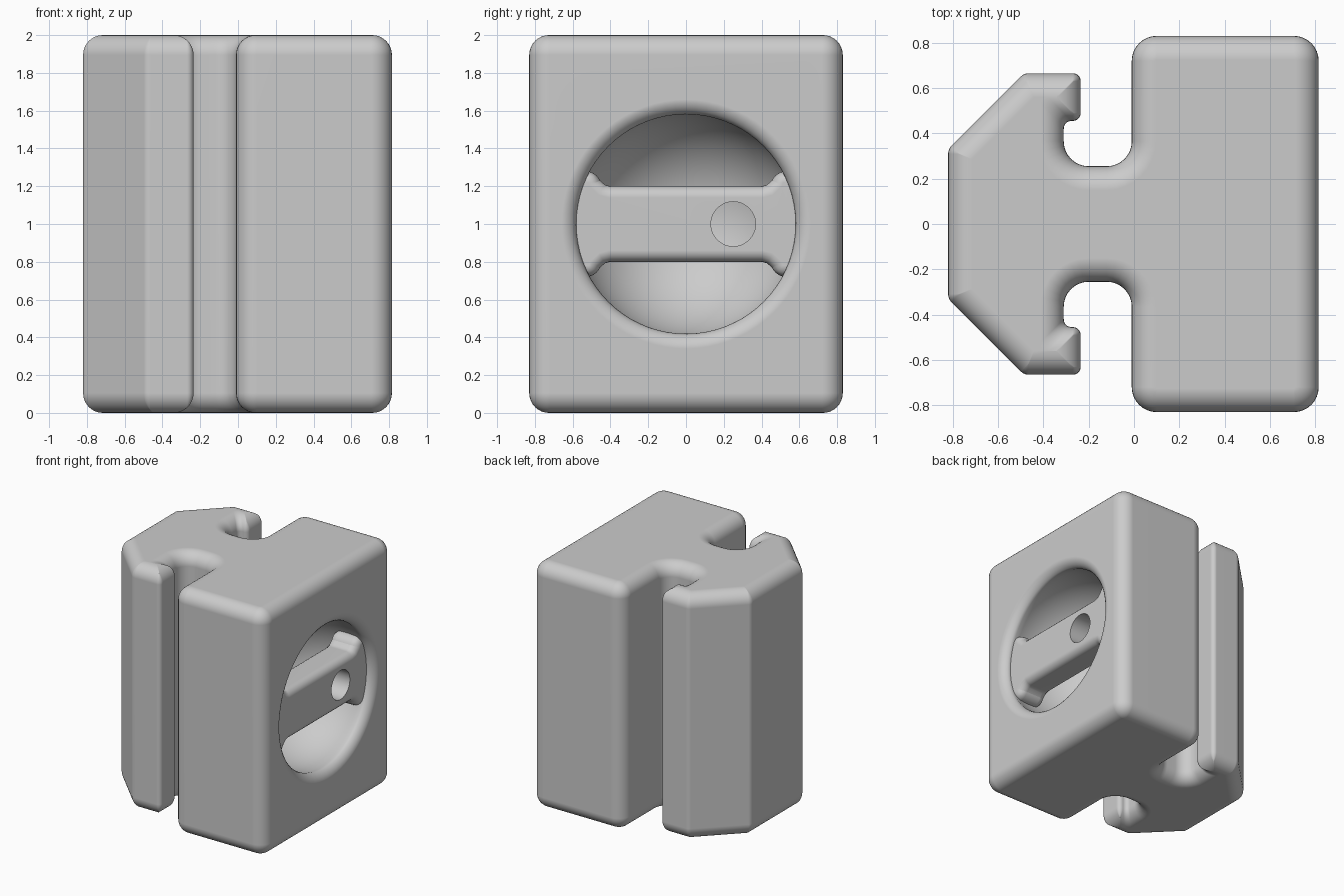
import bpy, bmesh, math
from mathutils import Vector, Matrix

if "Cube" in bpy.data.objects:
    bpy.data.objects.remove(bpy.data.objects["Cube"])

grey = bpy.data.materials.new("plain grey")
grey.diffuse_color = (0.6, 0.6, 0.6, 1)
grey.use_nodes = True
grey.node_tree.nodes["Principled BSDF"].inputs["Base Color"].default_value = grey.diffuse_color
ROUND = 0.105   # rounding of the top and bottom rims
STEPS = 8


def make_object(name, bm):
    bmesh.ops.recalc_face_normals(bm, faces=bm.faces)
    mesh = bpy.data.meshes.new(name)
    bm.to_mesh(mesh)
    bm.free()
    mesh.materials.append(grey)
    ob = bpy.data.objects.new(name, mesh)
    bpy.context.collection.objects.link(ob)
    return ob


def finish(ob, cutter=None):
    """Cut, bake the modifiers, then smooth with sharp edges kept."""
    if cutter:
        mod = ob.modifiers.new("cut", 'BOOLEAN')
        mod.operation, mod.solver, mod.object = 'DIFFERENCE', 'EXACT', cutter
    bpy.context.view_layer.update()
    dg = bpy.context.evaluated_depsgraph_get()
    mesh = bpy.data.meshes.new_from_object(ob.evaluated_get(dg))
    ob.modifiers.clear()
    ob.data = mesh
    if cutter:
        bpy.data.objects.remove(cutter)
    bpy.ops.object.select_all(action='DESELECT')
    ob.select_set(True)
    bpy.context.view_layer.objects.active = ob
    bpy.ops.object.shade_smooth_by_angle(angle=math.radians(35))
    wn = ob.modifiers.new("flat faces", 'WEIGHTED_NORMAL')
    wn.keep_sharp = True


# Plan outline, one half: x, y, corner radius
half = [(.815, .83, .11), (-.01, .83, .11), (-.01, .255, .11), (-.31, .255, .11),
        (-.31, .455, .035), (-.235, .455, .035), (-.235, .665, .035),
        (-.485, .665, .05), (-.82, .33, .05)]
outline = half + [(x, -y, r) for x, y, r in reversed(half)]


def inset_outline(d):
    """Rounded outline moved inward by d, always with the same point count."""
    n, pts = len(outline), []
    for i in range(n):
        p0, p, p1 = (Vector(outline[(i + k) % n][:2]) for k in (-1, 0, 1))
        a, b = (p - p0).normalized(), (p1 - p).normalized()
        turn = math.atan2(a.x * b.y - a.y * b.x, a.dot(b))
        na, nb = Vector((-a.y, a.x)), Vector((-b.y, b.x))
        corner = p + (na + nb) * (d / (1 + na.dot(nb)))
        r = outline[i][2]
        if turn > 0:
            r = max(r - d, .004)
        elif r > .1:
            r += d
        side = 1 if turn > 0 else -1
        start = corner - a * (r * math.tan(abs(turn) / 2))
        centre = start + na * (r * side)
        for k in range(STEPS + 1):
            pts.append(centre + Matrix.Rotation(turn * k / STEPS, 2) @ (start - centre))
    return pts


# Main block with the hooked rail: stacked outlines with rounded rims
bm = bmesh.new()
layers = []
for k in range(STEPS + 1):
    t = math.pi / 2 * k / STEPS
    layers.append((ROUND * (1 - math.cos(math.pi / 2 - t)), ROUND * (1 - math.cos(t))))
layers = [(d, z) for d, z in layers] + [(d, 2 - z) for d, z in reversed(layers)]
rings = [[bm.verts.new((p.x, p.y, z)) for p in inset_outline(d)] for d, z in layers]
for lo, hi in zip(rings, rings[1:]):
    for i in range(len(lo)):
        j = (i + 1) % len(lo)
        bm.faces.new((lo[i], lo[j], hi[j], hi[i]))
bm.faces.new(rings[0][::-1])
bm.faces.new(rings[-1])
body = make_object("main_block", bm)

# Spherical pocket with a softened mouth, turned about the x axis
bm = bmesh.new()
R, CX = .6, .6
profile = []
for k in range(25):
    a = (math.pi - math.acos(.15 / R)) * k / 24
    profile.append((CX - R * math.cos(a), R * math.sin(a)))
profile += [(.772, .588), (.79, .602), (.804, .62), (.812, .64), (.8151, .66), (.9, .665)]
SEG = 72
tip = bm.verts.new((profile[0][0], 0, 1))
loops = [[bm.verts.new((x, r * math.cos(2 * math.pi * i / SEG),
                        1 + r * math.sin(2 * math.pi * i / SEG))) for i in range(SEG)]
         for x, r in profile[1:]]
for i in range(SEG):
    j = (i + 1) % SEG
    bm.faces.new((tip, loops[0][i], loops[0][j]))
    for lo, hi in zip(loops, loops[1:]):
        bm.faces.new((lo[i], lo[j], hi[j], hi[i]))
bm.faces.new(loops[-1])
pocket = make_object("pocket_cutter", bm)
pocket.hide_render = True
finish(body, pocket)

# Crossbar over the pocket, flaring where it meets the wall
bm = bmesh.new()
q = [(.40, .2), (.43, .208), (.455, .232), (.47, .28), (.66, .28)]
shape = q + [(y, -z) for y, z in reversed(q)]
shape += [(-y, z) for y, z in reversed(shape)]
front = bm.faces.new([bm.verts.new((.75, y, 1 + z)) for y, z in shape])
ext = bmesh.ops.extrude_face_region(bm, geom=[front])
bmesh.ops.translate(bm, vec=(-.25, 0, 0),
                    verts=[g for g in ext["geom"] if isinstance(g, bmesh.types.BMVert)])
bar = make_object("crossbar", bm)
bev = bar.modifiers.new("round", 'BEVEL')
bev.width, bev.segments, bev.use_clamp_overlap = .06, 5, False
bev.limit_method, bev.angle_limit = 'ANGLE', math.radians(60)

# Round hole through the crossbar
bm = bmesh.new()
bmesh.ops.create_cone(bm, cap_ends=True, segments=48, radius1=.118, radius2=.118, depth=.6,
                      matrix=Matrix.Translation((.62, .25, 1)) @ Matrix.Rotation(math.pi / 2, 4, 'Y'))
hole = make_object("hole_cutter", bm)
hole.hide_render = True
finish(bar, hole)
